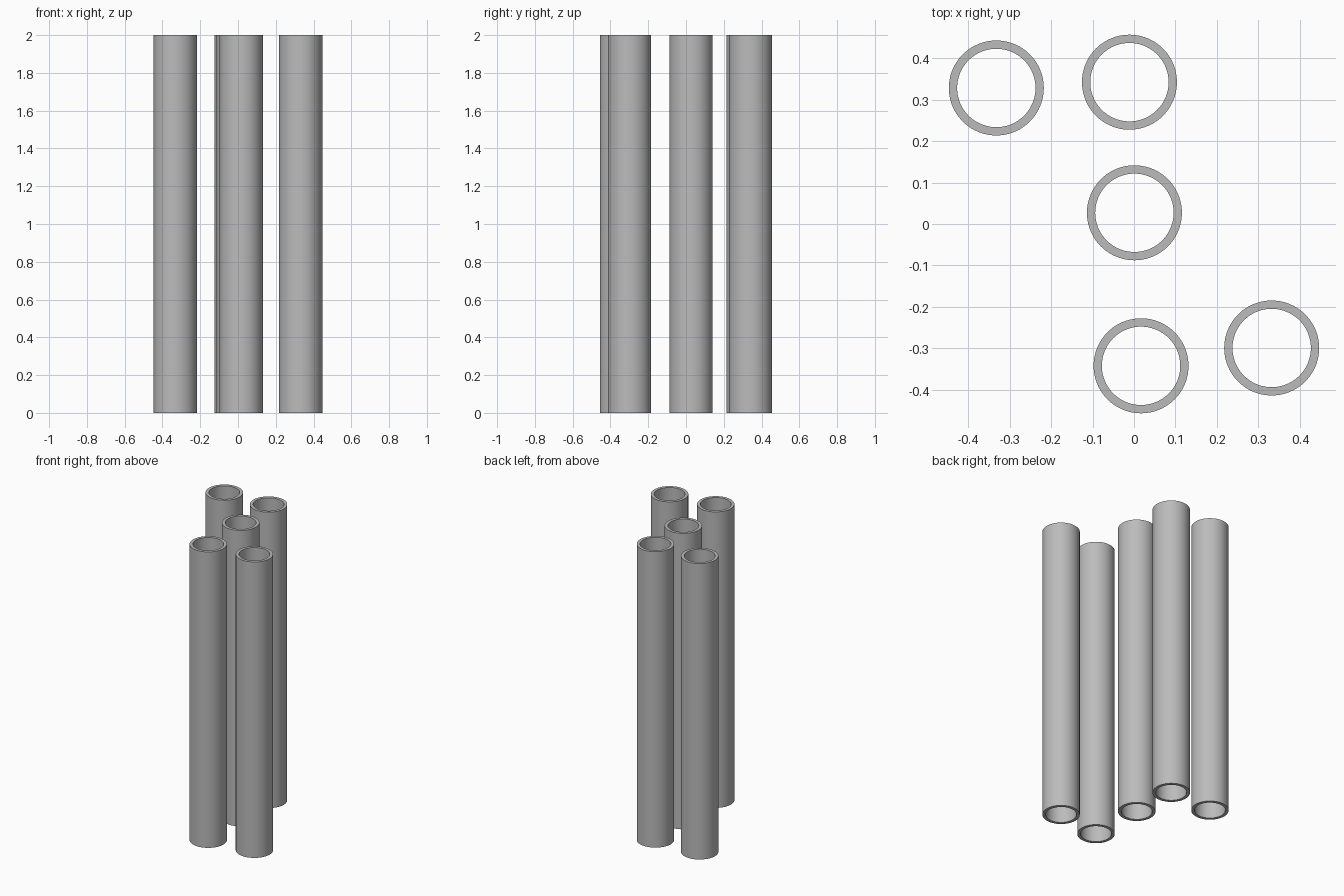
import bpy
import bmesh
import math

if "Cube" in bpy.data.objects:
    bpy.data.objects.remove(bpy.data.objects["Cube"])

OUTER, INNER, HEIGHT, SIDES = 0.1145, 0.0945, 2.0, 96

# Plan position of each pipe
CENTRES = [(-0.332, 0.328), (-0.011, 0.342), (0.001, 0.027),
           (0.017, -0.342), (0.332, -0.299)]

grey = bpy.data.materials.new("plain grey")
grey.diffuse_color = (0.5, 0.5, 0.5, 1.0)
grey.use_nodes = True
grey.node_tree.nodes["Principled BSDF"].inputs["Base Color"].default_value = grey.diffuse_color


def make_pipe(name, x, y):
    """Open hollow pipe: a rectangular wall section swept round z."""
    bm = bmesh.new()
    section = [(OUTER, 0), (OUTER, HEIGHT), (INNER, HEIGHT), (INNER, 0)]
    rings = []
    for r, z in section:
        rings.append([bm.verts.new((r * math.cos(a), r * math.sin(a), z))
                      for a in (2 * math.pi * i / SIDES for i in range(SIDES))])
    for k in range(4):
        lower, upper = rings[k], rings[(k + 1) % 4]
        for i in range(SIDES):
            j = (i + 1) % SIDES
            bm.faces.new((lower[i], lower[j], upper[j], upper[i]))
    bmesh.ops.recalc_face_normals(bm, faces=bm.faces)
    mesh = bpy.data.meshes.new(name)
    bm.to_mesh(mesh)
    bm.free()
    mesh.materials.append(grey)
    pipe = bpy.data.objects.new(name, mesh)
    pipe.location = (x, y, 0)
    bpy.context.collection.objects.link(pipe)

    # Smooth walls, crisp rims
    bpy.ops.object.select_all(action='DESELECT')
    pipe.select_set(True)
    bpy.context.view_layer.objects.active = pipe
    bpy.ops.object.shade_smooth_by_angle(angle=math.radians(30))


for n, (cx, cy) in enumerate(CENTRES, 1):
    make_pipe(f"pipe_{n}", cx, cy)
